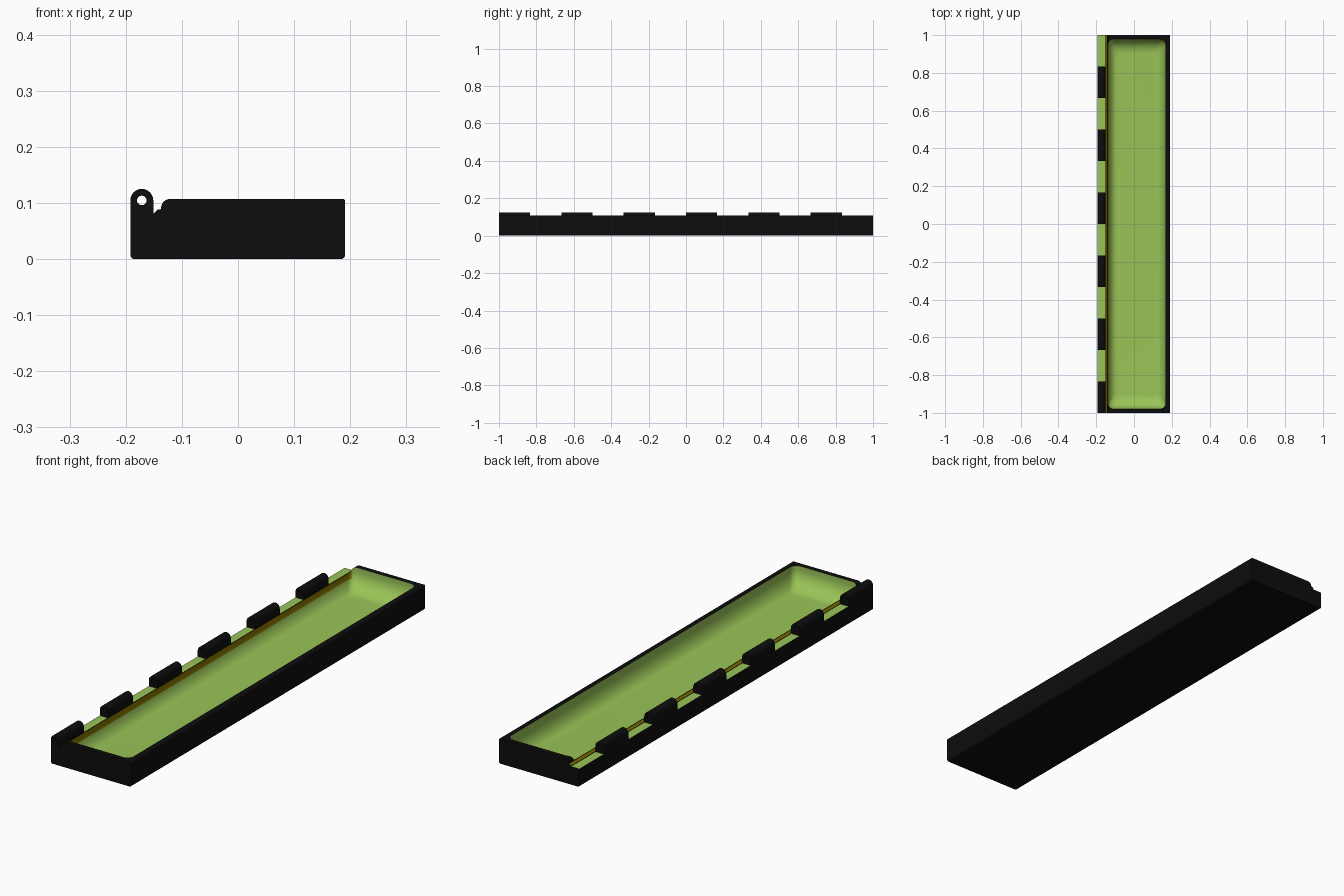
import bpy, bmesh, math
from math import sin, cos, pi

if "Cube" in bpy.data.objects:
    bpy.data.objects.remove(bpy.data.objects["Cube"])


def material(name, rgb):
    m = bpy.data.materials.new(name)
    m.diffuse_color = (*rgb, 1)
    m.use_nodes = True
    m.node_tree.nodes["Principled BSDF"].inputs["Base Color"].default_value = m.diffuse_color
    return m


BLACK = material("black", (0.004, 0.004, 0.004))
GREEN = material("leaf green", (0.32, 0.55, 0.095))
OLIVE = material("olive", (0.24, 0.18, 0.0))


def make(name, rings, cap=True, closed=False, mats=(BLACK,)):
    """Skin a list of equal-length rings into a mesh object."""
    bm = bmesh.new()
    loops = [[bm.verts.new(p) for p in r] for r in rings]
    n = len(loops[0])
    pairs = list(zip(loops, loops[1:]))
    if closed:
        pairs.append((loops[-1], loops[0]))
    for a, b in pairs:
        for i in range(n):
            j = (i + 1) % n
            bm.faces.new((a[i], a[j], b[j], b[i]))
    if cap:
        bm.faces.new(loops[0][::-1])
        bm.faces.new(loops[-1])
    bmesh.ops.recalc_face_normals(bm, faces=bm.faces)
    me = bpy.data.meshes.new(name)
    bm.to_mesh(me)
    bm.free()
    for m in mats:
        me.materials.append(m)
    ob = bpy.data.objects.new(name, me)
    bpy.context.collection.objects.link(ob)
    return ob


def activate(ob):
    bpy.ops.object.select_all(action='DESELECT')
    ob.select_set(True)
    bpy.context.view_layer.objects.active = ob


def smooth(ob):
    activate(ob)
    bpy.ops.object.shade_smooth_by_angle(angle=math.radians(35))


def arc(cx, cz, r, a0, a1, n=5):
    steps = [math.radians(a0 + (a1 - a0) * i / n) for i in range(n + 1)]
    return [(cx + r * cos(a), cz + r * sin(a)) for a in steps]


# Tray body: end profile swept along the full length
LEFT, RIGHT, TOP, LEDGE = -0.192, 0.191, 0.107, 0.078
profile = (arc(LEFT + 0.008, 0.008, 0.008, 180, 270)
           + arc(RIGHT - 0.008, 0.008, 0.008, 270, 360)
           + arc(RIGHT - 0.004, TOP - 0.004, 0.004, 0, 90)
           + arc(-0.121, TOP - 0.016, 0.016, 90, 170, 8)
           + [(-0.138, 0.088), (-0.143, 0.088), (-0.151, 0.080),
              (-0.152, LEDGE), (LEFT, LEDGE)])
body = make("tray_body", [[(x, y, z) for x, z in profile] for y in (-1, 1)],
            mats=(BLACK, GREEN, OLIVE))

# Cavity cutter: rounded rectangle with a scooped floor
X0, X1, HY, FLOOR, DEPTH, CORNER = -0.140, 0.168, 0.979, 0.016, 0.075, 0.03
CX, HX = (X0 + X1) / 2, (X1 - X0) / 2
outline = []
for sx, sy, a0 in ((1, 1, 0), (-1, 1, 90), (-1, -1, 180), (1, -1, 270)):
    outline += arc(sx * (HX - CORNER), sy * (HY - CORNER), CORNER, a0, a0 + 90, 8)
levels = [(0, 0.2)] + [(1 - cos(t), FLOOR + DEPTH * (1 - sin(t)))
                       for t in (i * pi / 24 for i in range(13))]
rings = [[(CX + x * (1 - 0.05 * k / HX), y * (1 - 0.075 * k / HY), z)
          for x, y in outline] for k, z in levels]
cutter = make("cavity_cutter", rings, mats=(GREEN,))
cutter.hide_render = True

cut = body.modifiers.new("cavity", 'BOOLEAN')
cut.operation = 'DIFFERENCE'
cut.solver = 'EXACT'
cut.material_mode = 'TRANSFER'
cut.object = cutter
activate(body)
bpy.ops.object.modifier_apply(modifier="cavity")
bpy.data.objects.remove(cutter)

# Painted areas: green hinge ledge, olive seal strip beside the hinge
mesh = body.data
slots = {m.name: i for i, m in enumerate(mesh.materials) if m}
for f in mesh.polygons:
    c, n = f.center, f.normal
    if c.x < -0.155 and n.z > 0.9 and c.z > 0.05:
        f.material_index = slots["leaf green"]
    elif -0.152 < c.x < -0.142 and n.z > 0.5 and n.x < -0.5:
        f.material_index = slots["olive"]
    elif c.x < -0.13 and n.x > 0.8 and c.z > 0.06:
        f.material_index = slots["olive"]
smooth(body)

# Hinge knuckles: six pierced lugs with rounded tops
HX0, HZ, R, HOLE, N = -0.1715, 0.1045, 0.0205, 0.0085, 32
outer, inner = [], []
for i in range(N):
    a = 2 * pi * i / N
    c, s = cos(a), sin(a)
    inner.append((HX0 + HOLE * c, HZ + HOLE * s))
    if s >= -1e-6:
        outer.append((HX0 + R * c, HZ + R * s))
    else:
        k = 1 / max(abs(c), abs(s))
        outer.append((HX0 + R * k * c, HZ + 0.030 * k * s))
for k in range(6):
    y0 = -1 + k / 3
    y1 = y0 + 1 / 6
    lug = make(f"hinge_knuckle_{k + 1}",
               [[(x, y, z) for x, z in ring]
                for ring, y in ((outer, y0), (outer, y1), (inner, y1), (inner, y0))],
               cap=False, closed=True)
    smooth(lug)
